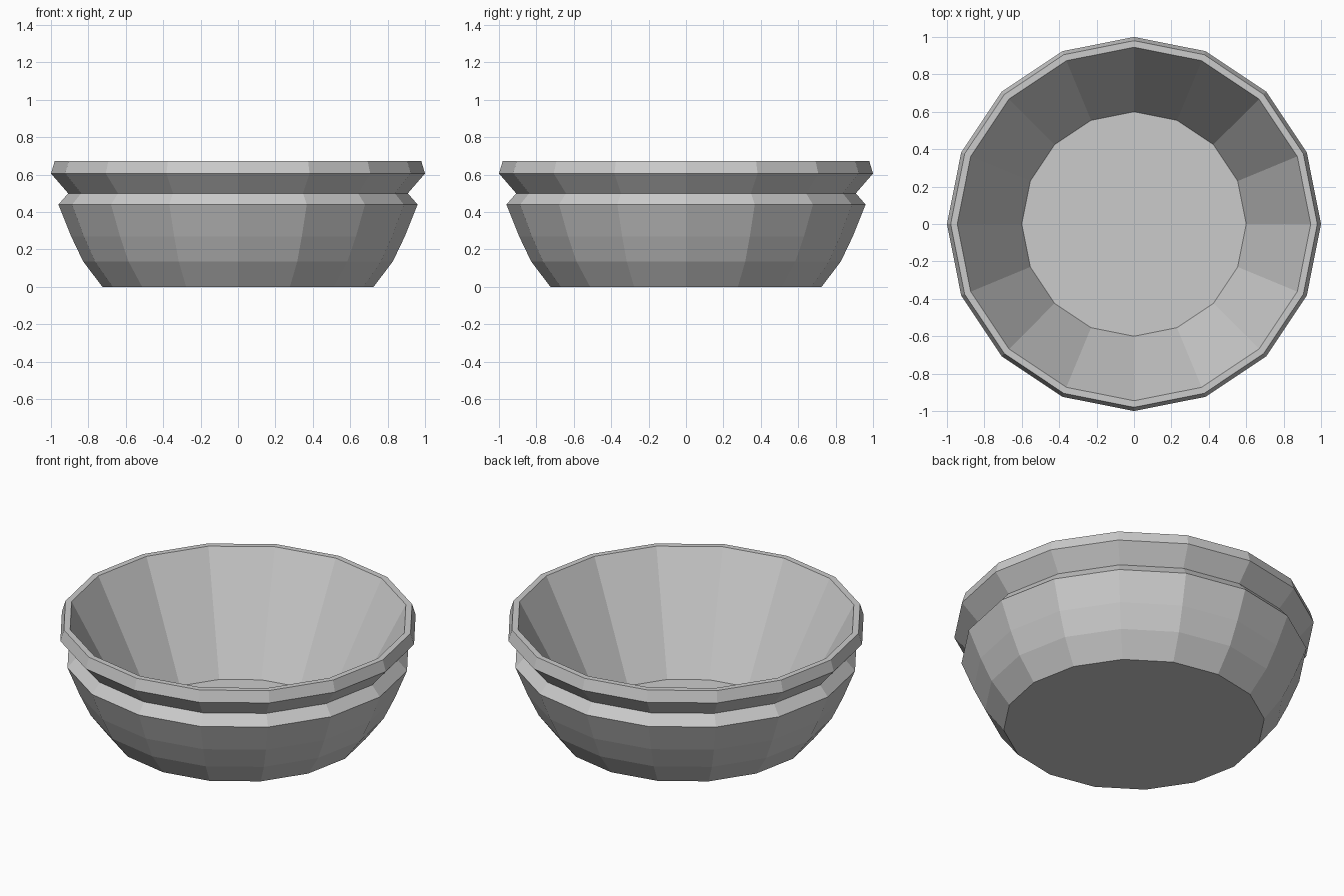
import bpy, bmesh
from math import cos, sin, tau

if "Cube" in bpy.data.objects:
    bpy.data.objects.remove(bpy.data.objects["Cube"])

SIDES = 16

# Bowl profile (radius, height): base, outer wall, groove, lip, inner wall, floor
PROFILE = [(0.725, 0.0), (0.828, 0.136), (0.892, 0.27), (0.96, 0.44),
           (0.908, 0.50), (1.0, 0.606), (0.98, 0.672), (0.945, 0.672),
           (0.60, 0.015)]


def lathe(name, profile, sides):
    """Revolve a profile about z and cap its first and last rings."""
    bm = bmesh.new()
    rings = [[bm.verts.new((r * cos(tau * i / sides), r * sin(tau * i / sides), z))
              for i in range(sides)] for r, z in profile]
    for a, b in zip(rings, rings[1:]):
        for i in range(sides):
            j = (i + 1) % sides
            bm.faces.new((a[i], a[j], b[j], b[i]))
    bm.faces.new(rings[0][::-1])
    bm.faces.new(rings[-1])
    bmesh.ops.recalc_face_normals(bm, faces=bm.faces)
    mesh = bpy.data.meshes.new(name)
    bm.to_mesh(mesh)
    bm.free()
    obj = bpy.data.objects.new(name, mesh)
    bpy.context.collection.objects.link(obj)
    return obj


# Flat-shaded low-poly bowl
lathe("bowl", PROFILE, SIDES)
